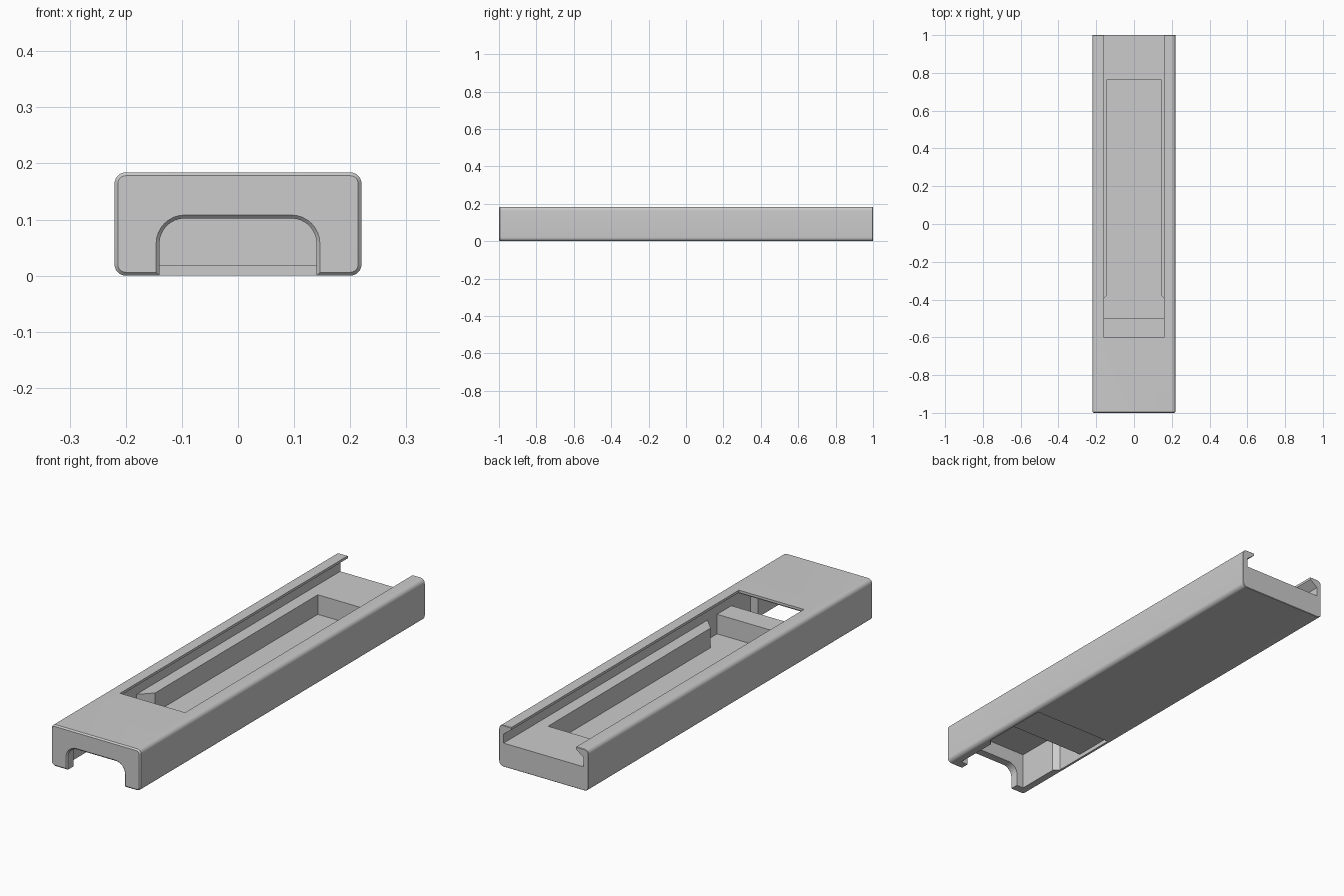
import bpy, bmesh
from math import cos, sin, pi

if "Cube" in bpy.data.objects:
    bpy.data.objects.remove(bpy.data.objects["Cube"])

grey = bpy.data.materials.new("light_grey")
grey.use_nodes = True
grey.diffuse_color = (0.6, 0.6, 0.6, 1)
grey.node_tree.nodes["Principled BSDF"].inputs["Base Color"].default_value = (0.6, 0.6, 0.6, 1)


def loft(name, sections):
    """Solid skinned through matching closed sections."""
    bm = bmesh.new()
    rings = [[bm.verts.new(p) for p in s] for s in sections]
    n = len(rings[0])
    for a, b in zip(rings, rings[1:]):
        for i in range(n):
            j = (i + 1) % n
            bm.faces.new((a[i], a[j], b[j], b[i]))
    bm.faces.new(rings[0])
    bm.faces.new(rings[-1])
    bmesh.ops.recalc_face_normals(bm, faces=bm.faces)
    mesh = bpy.data.meshes.new(name)
    bm.to_mesh(mesh)
    bm.free()
    mesh.materials.append(grey)
    obj = bpy.data.objects.new(name, mesh)
    bpy.context.collection.objects.link(obj)
    return obj


def mirrored(half):
    """Closed symmetric outline from its +x half."""
    return half + [(-x, v) for x, v in reversed(half)]


def arc(cx, cz, r, start, steps=8):
    return [(cx + r * cos(start + pi / 2 * i / steps),
             cz + r * sin(start + pi / 2 * i / steps)) for i in range(steps + 1)]


def at_y(outline, y):
    return [(x, y, z) for x, z in outline]


def plan(name, half, z0, z1):
    o = mirrored(half)
    return loft(name, [[(x, y, z) for x, y in o] for z in (z0, z1)])


def along_y(name, half, y0, y1):
    o = mirrored(half)
    return loft(name, [at_y(o, y0), at_y(o, y1)])


# Rounded case with slightly softened end edges
W, H, R, C = 0.22, 0.184, 0.02, 0.006


def case_outline(inset):
    r = R - inset
    return mirrored(arc(W - R, R, r, -pi / 2) + arc(W - R, H - R, r, 0))


case = loft("case", [at_y(case_outline(C), -1), at_y(case_outline(0), -1 + C),
                     at_y(case_outline(0), 1 - C / 3), at_y(case_outline(C / 3), 1)])


# Arched mouth, flared towards the front
def arch(grow):
    return mirrored([(0.14 + grow, -0.1)] + arc(0.095, 0.057, 0.045 + grow, 0))


mouth = loft("mouth_cutter", [at_y(arch(2 * C), -1 - C), at_y(arch(0), -1 + C),
                              at_y(arch(0), -0.93)])

# Sliding lid track under sloping lips, open at the back
track = along_y("track_cutter", [(0.197, 0.105), (0.197, 0.145), (0.16, 0.173)], -0.61, 1.1)
opening = plan("opening_cutter", [(0.16, -0.6), (0.16, 1.1)], 0.15, 0.3)

# Long pocket with flared front end
pocket = plan("pocket_cutter", [(0.197, -0.5), (0.197, -0.432), (0.143, -0.378),
                                (0.143, 0.765)], 0.018, 0.13)

# Bottomless front chamber and the well behind it
chamber = plan("chamber_cutter", [(0.175, -0.957), (0.175, -0.757), (0.197, -0.735),
                                  (0.197, -0.6)], -0.1, 0.165)
well = plan("well_cutter", [(0.197, -0.62), (0.197, -0.412)], -0.1, 0.0179)

bpy.context.view_layer.objects.active = case
for cutter in (track, opening, pocket, chamber, well, mouth):
    cutter.hide_render = True
    mod = case.modifiers.new(cutter.name, "BOOLEAN")
    mod.operation = "DIFFERENCE"
    mod.solver = "EXACT"
    mod.object = cutter
    bpy.ops.object.modifier_apply(modifier=mod.name)
    bpy.data.objects.remove(cutter)

bpy.ops.object.select_all(action="DESELECT")
case.select_set(True)
bpy.ops.object.shade_smooth_by_angle(angle=pi / 6)
